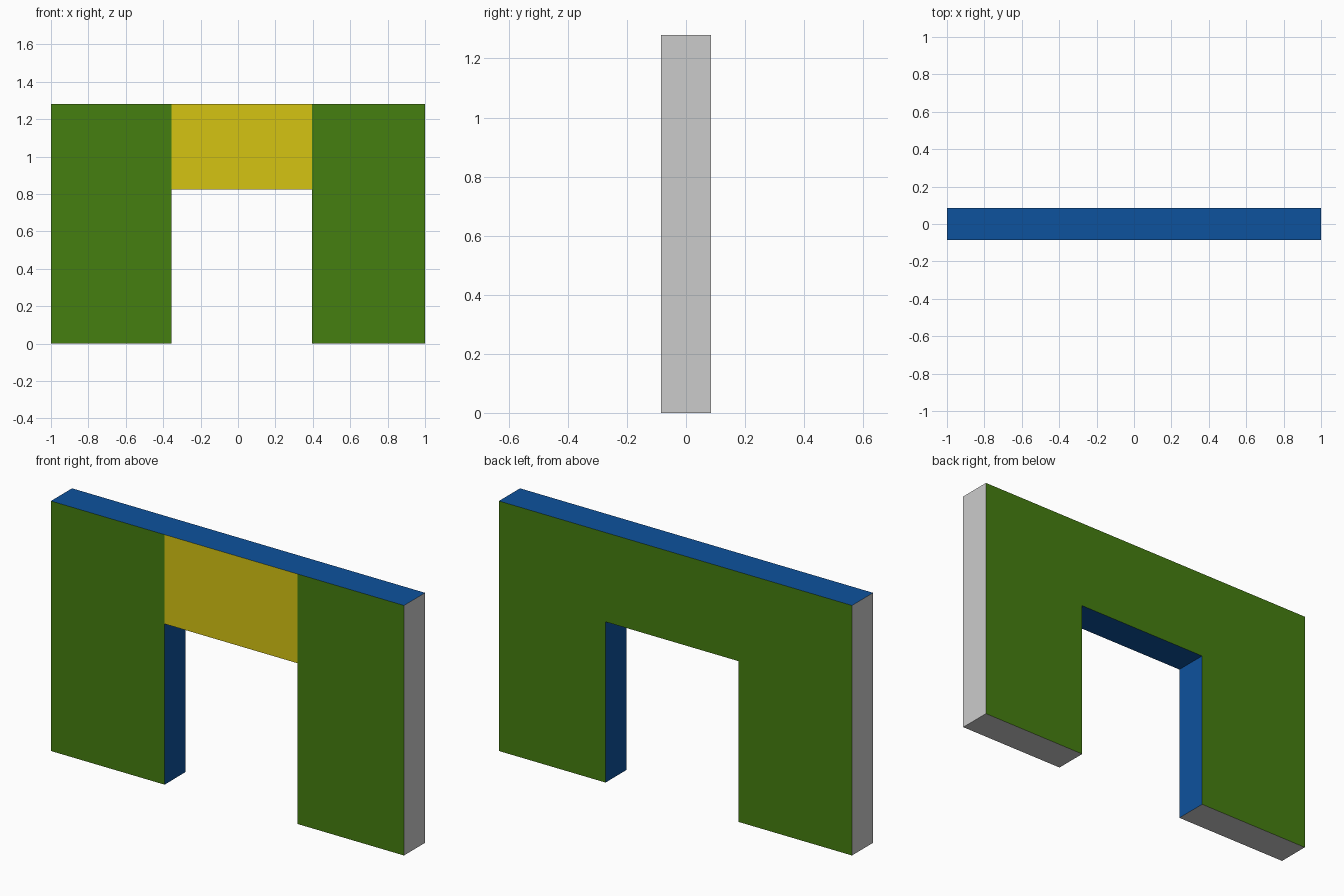
import bpy, bmesh

if "Cube" in bpy.data.objects:
    bpy.data.objects.remove(bpy.data.objects["Cube"])

HALF_W, HALF_D, TOP = 1.0, 0.085, 1.28
LEFT, RIGHT, HEAD = -0.356, 0.396, 0.823   # door opening


def material(name, rgb):
    mat = bpy.data.materials.new(name)
    mat.diffuse_color = (*rgb, 1)
    mat.use_nodes = True
    mat.node_tree.nodes["Principled BSDF"].inputs["Base Color"].default_value = mat.diffuse_color
    return mat


green = material("green_face", (0.06, 0.21, 0.005))
yellow = material("yellow_lintel", (0.66, 0.55, 0.006))
blue = material("blue_edge", (0.004, 0.085, 0.34))
GREY, GREEN, YELLOW, BLUE = range(4)

# Wall outline, anticlockwise seen from the front
outline = [(-HALF_W, 0), (LEFT, 0), (LEFT, HEAD), (RIGHT, HEAD), (RIGHT, 0),
           (HALF_W, 0), (HALF_W, TOP), (RIGHT, TOP), (LEFT, TOP), (-HALF_W, TOP)]
# Edge finishes: grey feet and ends, blue opening reveal and top
edges = [GREY, BLUE, BLUE, BLUE, GREY, GREY, BLUE, BLUE, BLUE, GREY]

bm = bmesh.new()
front = [bm.verts.new((x, -HALF_D, z)) for x, z in outline]
back = [bm.verts.new((x, HALF_D, z)) for x, z in outline]


def face(verts, slot):
    bm.faces.new(verts).material_index = slot


# Front: left pier, lintel, right pier
for ids, slot in (((0, 1, 2, 8, 9), GREEN), ((2, 3, 7, 8), YELLOW), ((3, 4, 5, 6, 7), GREEN)):
    face([front[i] for i in ids], slot)
# Back in one piece
face(back[::-1], GREEN)
# Edges all round
for i, slot in enumerate(edges):
    j = (i + 1) % len(outline)
    face((front[j], front[i], back[i], back[j]), slot)

mesh = bpy.data.meshes.new("doorway_wall")
for mat in (None, green, yellow, blue):
    mesh.materials.append(mat)
bm.to_mesh(mesh)
bm.free()
bpy.context.collection.objects.link(bpy.data.objects.new("doorway_wall", mesh))
